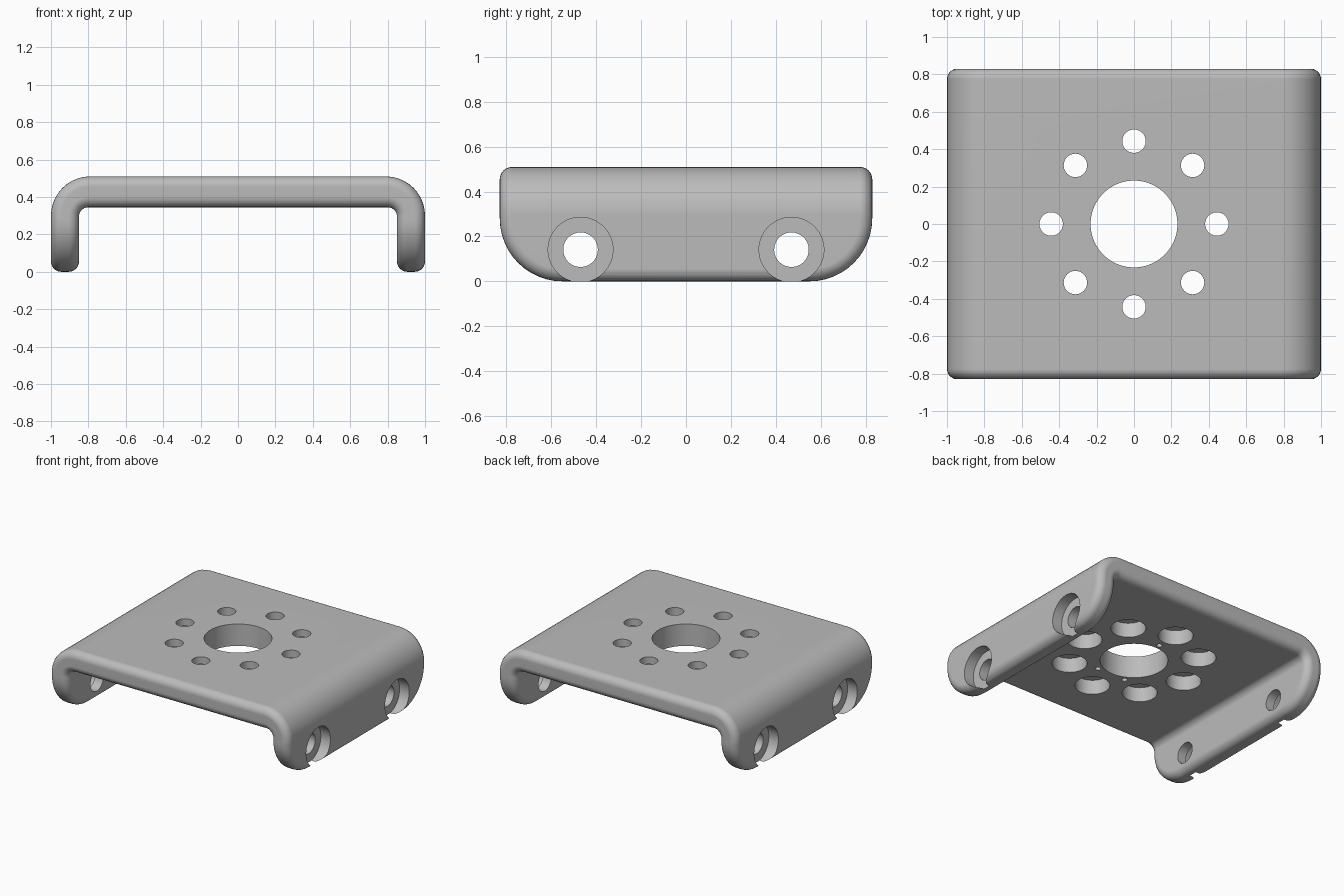
import bpy, bmesh
from math import sin, cos, pi, radians
from mathutils import Matrix, Vector

if "Cube" in bpy.data.objects:
    bpy.data.objects.remove(bpy.data.objects["Cube"])

HALF_Y, TOP, UNDER, INNER_X = 0.83, 0.51, 0.345, 0.85

grey = bpy.data.materials.new("grey_metal")
grey.use_nodes = True
colour = (0.5, 0.5, 0.5, 1)
grey.diffuse_color = colour
grey.node_tree.nodes["Principled BSDF"].inputs["Base Color"].default_value = colour


def new_object(name, bm):
    bmesh.ops.recalc_face_normals(bm, faces=bm.faces[:])
    mesh = bpy.data.meshes.new(name)
    bm.to_mesh(mesh)
    bm.free()
    mesh.materials.append(grey)
    obj = bpy.data.objects.new(name, mesh)
    bpy.context.collection.objects.link(obj)
    return obj


def corner(x, z, r, steps=10):
    """Quarter arc rounding the upper right corner at (x, z), from the side to the top."""
    return [(x - r + r * cos(a), z - r + r * sin(a))
            for a in (i * pi / 2 / steps for i in range(steps + 1))]


def drill(bm, steps, matrix, segments=64):
    """Stepped round cutter; steps are (radius, height) rings along its axis."""
    rings = []
    for r, h in steps:
        rings.append([bm.verts.new(matrix @ Vector((r * cos(a), r * sin(a), h)))
                      for a in (i * 2 * pi / segments for i in range(segments))])
    bm.faces.new(rings[0])
    bm.faces.new(rings[-1])
    for low, high in zip(rings, rings[1:]):
        for i in range(segments):
            j = (i + 1) % segments
            bm.faces.new((low[i], low[j], high[j], high[i]))


# Bracket: U profile drawn from its right half, mirrored and extruded in y
outer = [(1, 0)] + corner(1, TOP, 0.21)
inner = [(INNER_X, 0)] + corner(INNER_X, UNDER, 0.05)


def mirrored(points):
    return points + [(-x, z) for x, z in reversed(points)]


bm = bmesh.new()
outline = mirrored(outer) + mirrored(inner)[::-1]
cap = bm.faces.new([bm.verts.new((x, -HALF_Y, z)) for x, z in outline])
extruded = bmesh.ops.extrude_face_region(bm, geom=[cap])["geom"]
bmesh.ops.translate(bm, vec=(0, 2 * HALF_Y, 0),
                    verts=[v for v in extruded if isinstance(v, bmesh.types.BMVert)])
bmesh.ops.recalc_face_normals(bm, faces=bm.faces[:])

# Large rounds on the lower corners of both legs
feet = [e for e in bm.edges
        if all(v.co.z < 0.001 for v in e.verts)
        and abs(e.verts[0].co.y - e.verts[1].co.y) < 0.001]
bmesh.ops.bevel(bm, geom=feet, offset=0.28, segments=12, profile=0.5,
                affect='EDGES', clamp_overlap=False)

# Small fillet around the whole rim
rim = [e for e in bm.edges if e.calc_face_angle(0) > radians(30)]
bmesh.ops.bevel(bm, geom=rim, offset=0.055, segments=6, profile=0.5,
                affect='EDGES', clamp_overlap=False)
bracket = new_object("bracket", bm)

# Hole cutters
bm = bmesh.new()
drill(bm, [(0.232, 0.2), (0.232, 0.7)], Matrix(), 96)
for i in range(8):
    a = i * pi / 4
    drill(bm, [(0.12, 0.28), (0.12, 0.455), (0.0625, 0.455), (0.0625, 0.6)],
          Matrix.Translation((0.443 * cos(a), 0.443 * sin(a), 0)))
# Small blind locating holes under the plate
for degrees in (90, -64, -116):
    a = radians(degrees)
    drill(bm, [(0.02, 0.3), (0.02, 0.4)],
          Matrix.Translation((0.27 * cos(a), 0.27 * sin(a), 0)), 24)
# Counterbored screw holes through the legs
for side in (-1, 1):
    for y in (-0.47, 0.47):
        drill(bm, [(0.077, 0.75), (0.077, 0.92), (0.1445, 0.92), (0.1445, 1.1)],
              Matrix.Translation((0, y, 0.141)) @ Matrix.Rotation(side * pi / 2, 4, 'Y'))
cutter = new_object("hole_cutter", bm)
cutter.hide_render = True

# Cut the holes and finish the shading
cut = bracket.modifiers.new("holes", 'BOOLEAN')
cut.operation = 'DIFFERENCE'
cut.solver = 'EXACT'
cut.object = cutter
bpy.ops.object.select_all(action='DESELECT')
bracket.select_set(True)
bpy.context.view_layer.objects.active = bracket
bpy.ops.object.modifier_apply(modifier=cut.name)
bpy.data.objects.remove(cutter)
bpy.ops.object.shade_smooth_by_angle(angle=radians(35))
weighted = bracket.modifiers.new("weighted_normals", 'WEIGHTED_NORMAL')
weighted.keep_sharp = True
